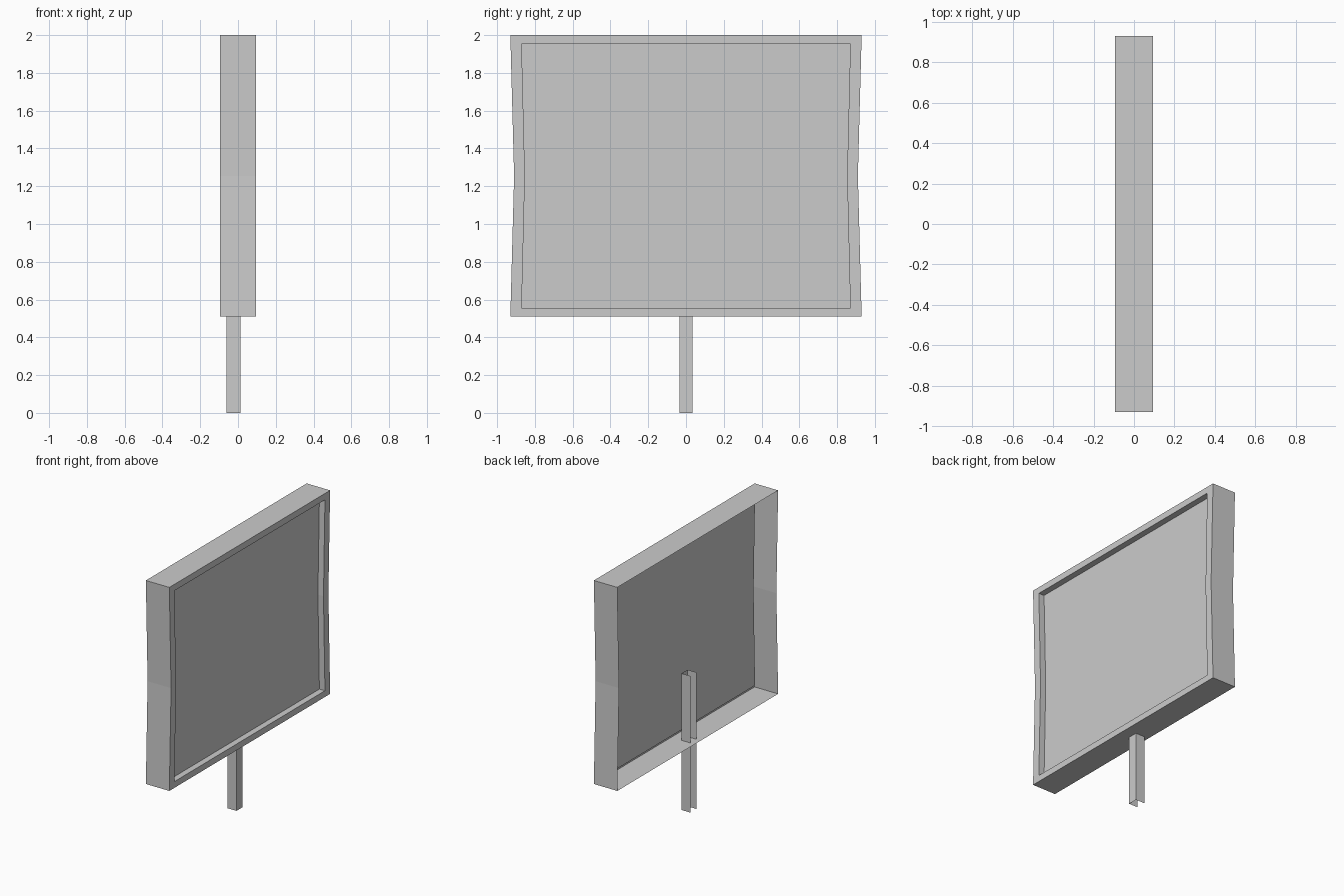
import bpy

if "Cube" in bpy.data.objects:
    bpy.data.objects.remove(bpy.data.objects["Cube"])


def make_mesh(name, verts, faces):
    mesh = bpy.data.meshes.new(name)
    mesh.from_pydata(verts, [], faces)
    mesh.update()
    obj = bpy.data.objects.new(name, mesh)
    bpy.context.collection.objects.link(obj)
    return obj


def loop(x, y_end, y_mid, z0, z1):
    """Waisted rectangle in the YZ plane, counter-clockwise seen from +x."""
    zm = (z0 + z1) / 2
    right = [(x, y_end, z0), (x, y_mid, zm), (x, y_end, z1)]
    return right + [(px, -py, pz) for px, py, pz in reversed(right)]


def loft(loops, closed=True):
    """Quad strips joining successive loops."""
    n = len(loops[0])
    verts = [v for ring in loops for v in ring]
    faces = []
    for r in range(len(loops) - 1):
        for i in range(n if closed else n - 1):
            j = (i + 1) % n
            faces.append((r * n + i, r * n + j, (r + 1) * n + j, (r + 1) * n + i))
    return verts, faces


OUTER = (0.93, 0.91, 0.51, 2.0)
INNER = (0.87, 0.853, 0.556, 1.953)
HALF_DEPTH = 0.095
PANEL_X = 0.05

# Open-backed casing: outer wall, front bezel, recess wall
make_mesh("casing", *loft([
    loop(-HALF_DEPTH, *OUTER),
    loop(HALF_DEPTH, *OUTER),
    loop(HALF_DEPTH, *INNER),
    loop(PANEL_X, *INNER),
]))

# Recessed display panel, creased at the waist
make_mesh("display_panel", loop(PANEL_X, *INNER), [(0, 1, 4, 5), (1, 2, 3, 4)])

# U-channel post, open towards the back of the casing
channel = [(-0.06, -0.035), (0.012, -0.035), (0.012, 0.035), (-0.06, 0.035)]
make_mesh("support_post", *loft(
    [[(x, y, z) for x, y in channel] for z in (0.0, 1.0)], closed=False))
